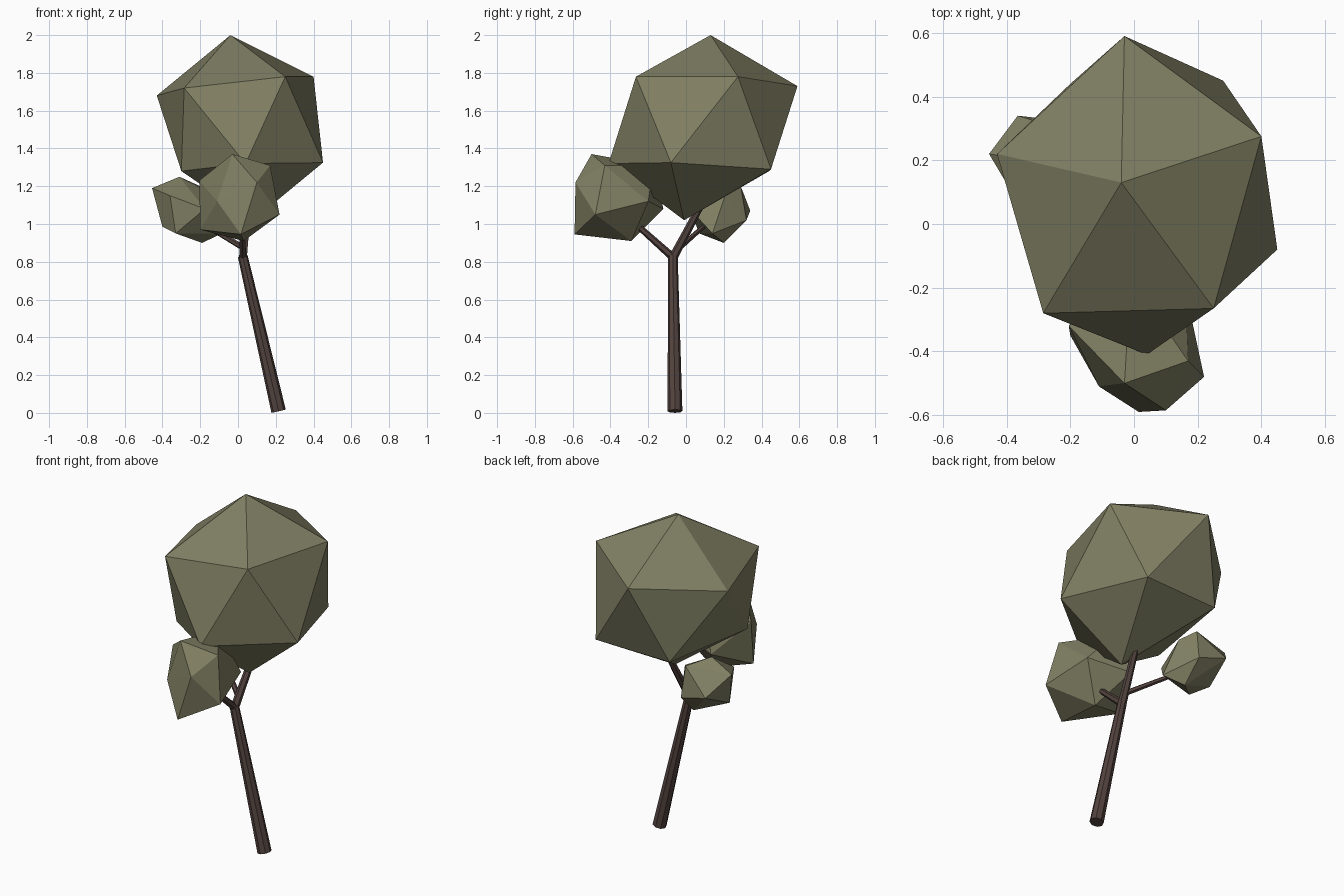
import bpy, bmesh
from mathutils import Vector


def material(name, rgb):
    m = bpy.data.materials.new(name)
    m.diffuse_color = (*rgb, 1)
    return m


LEAF = material("olive_green", (0.216, 0.212, 0.125))
BARK = material("dark_brown", (0.088, 0.058, 0.050))


def finish(name, bm, mat):
    bmesh.ops.recalc_face_normals(bm, faces=bm.faces)
    me = bpy.data.meshes.new(name)
    bm.to_mesh(me)
    bm.free()
    me.materials.append(mat)
    ob = bpy.data.objects.new(name, me)
    bpy.context.collection.objects.link(ob)


def clump(name, points):
    """Faceted leaf clump: hull of twelve corners of an uneven icosahedron."""
    bm = bmesh.new()
    for p in points:
        bm.verts.new(p)
    bmesh.ops.convex_hull(bm, input=bm.verts[:])
    loose = [v for v in bm.verts if not v.link_faces]
    bmesh.ops.delete(bm, geom=loose, context='VERTS')
    finish(name, bm, LEAF)


def limb(name, a, b, r1, r2, sides=6):
    """Tapered round limb from a to b."""
    a, b = Vector(a), Vector(b)
    bm = bmesh.new()
    bmesh.ops.create_cone(bm, cap_ends=True, segments=sides, radius1=r1,
                          radius2=r2, depth=(b - a).length)
    rot = Vector((0, 0, 1)).rotation_difference(b - a).to_matrix().to_4x4()
    bm.transform(rot)
    bmesh.ops.translate(bm, verts=bm.verts, vec=(a + b) / 2)
    finish(name, bm, BARK)


# Trunk and the three branches
fork = (0.025, -0.07, 0.83)
limb("trunk", (0.215, -0.058, 0.009), fork, 0.039, 0.026, 8)
limb("main_branch", (0.025, -0.075, 0.81), (0.055, 0.09, 1.12), 0.024, 0.018)
limb("front_branch", (0.025, -0.065, 0.82), (0.02, -0.30, 1.03), 0.021, 0.015)
limb("left_branch", (0.035, -0.04, 0.87), (-0.20, 0.12, 1.01), 0.016, 0.012)

# Large crown
clump("crown", [
    (-0.04, 0.13, 2.0),
    (-0.03, 0.59, 1.73), (0.40, 0.275, 1.78), (0.25, -0.265, 1.78),
    (-0.285, -0.28, 1.72), (-0.43, 0.22, 1.68),
    (0.45, -0.08, 1.325), (0.04, -0.41, 1.32), (0.28, 0.45, 1.29),
    (-0.30, -0.15, 1.28), (-0.20, 0.44, 1.28),
    (0.08, -0.01, 1.02)])

# Lower front clump
clump("front_clump", [
    (-0.03, -0.50, 1.37), (0.17, -0.43, 1.31), (0.22, -0.48, 1.05),
    (0.10, -0.585, 1.22), (0.015, -0.59, 0.945), (-0.11, -0.51, 1.12),
    (-0.20, -0.35, 0.97), (-0.205, -0.32, 1.23), (0.03, -0.29, 0.91),
    (-0.08, -0.12, 1.08), (0.16, -0.20, 1.12), (-0.01, -0.17, 1.31)])

# Lower left clump
clump("left_clump", [
    (-0.455, 0.22, 1.19), (-0.31, 0.20, 1.25), (-0.40, 0.16, 0.985),
    (-0.365, 0.34, 1.07), (-0.20, 0.29, 1.20), (-0.36, 0.06, 1.15),
    (-0.085, 0.14, 0.95), (-0.19, 0.20, 0.90), (-0.14, 0.21, 1.16),
    (-0.175, 0.02, 1.08), (-0.33, 0.07, 0.95), (-0.19, 0.32, 1.02)])
